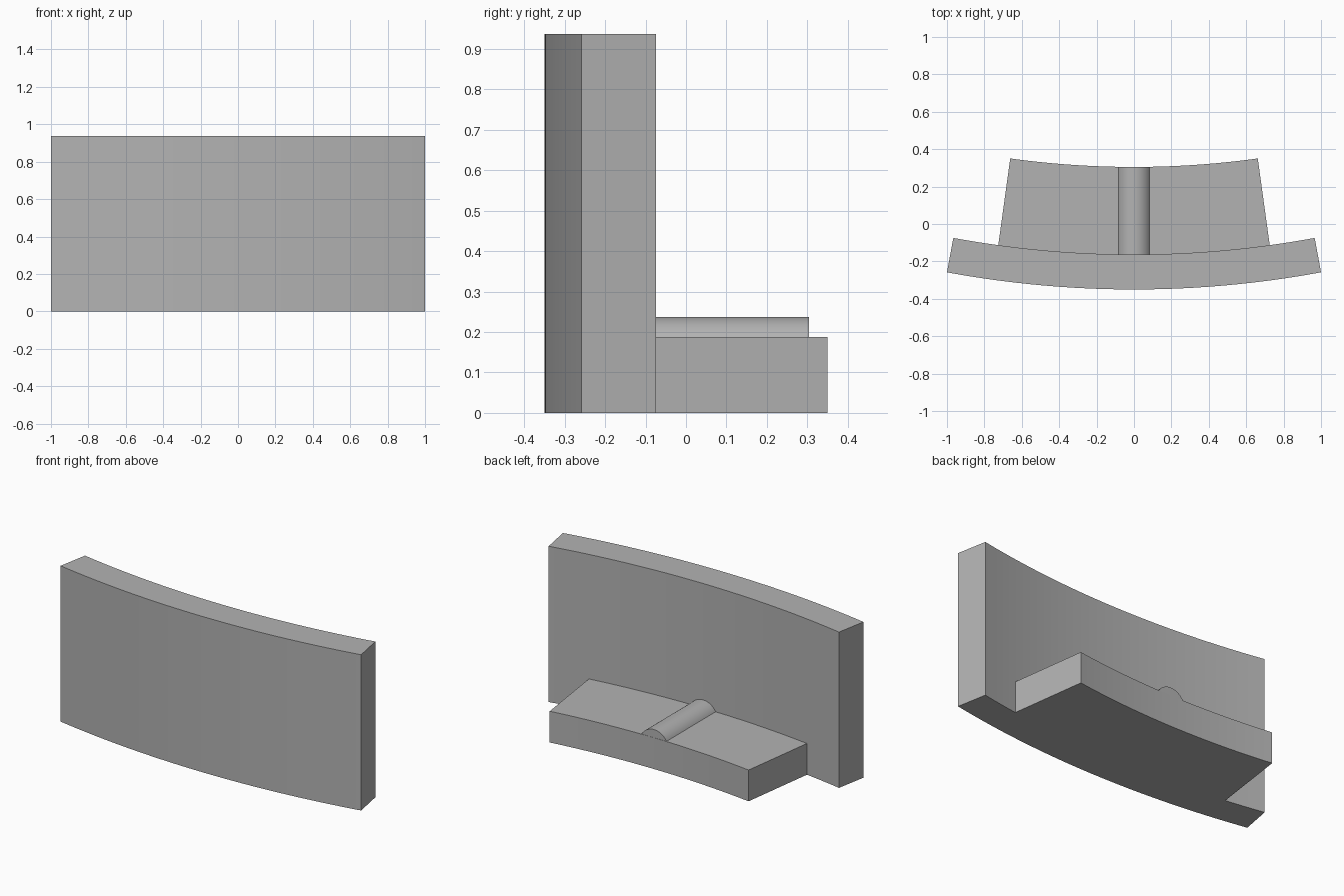
import bpy, bmesh, math

if "Cube" in bpy.data.objects:
    bpy.data.objects.remove(bpy.data.objects["Cube"], do_unlink=True)

grey = bpy.data.materials.new("plain grey")
grey.use_nodes = True
colour = (0.45, 0.45, 0.45, 1)
grey.diffuse_color = colour
grey.node_tree.nodes["Principled BSDF"].inputs["Base Color"].default_value = colour

FRONT_R = 5.5              # radius of the curved front
CENTRE_Y = FRONT_R - 0.35  # centre of all the arcs
WALL_R = FRONT_R - 0.187   # radius of the wall's back
LEDGE_R = 4.845            # radius of the ledge's back
LEDGE_TOP = 0.188


def extrude_outline(name, outline, offset):
    """Make a solid from a planar outline swept along an offset."""
    bm = bmesh.new()
    face = bm.faces.new([bm.verts.new(p) for p in outline])
    swept = bmesh.ops.extrude_face_region(bm, geom=[face])["geom"]
    verts = [v for v in swept if isinstance(v, bmesh.types.BMVert)]
    bmesh.ops.translate(bm, verts=verts, vec=offset)
    bmesh.ops.recalc_face_normals(bm, faces=bm.faces)
    mesh = bpy.data.meshes.new(name)
    bm.to_mesh(mesh)
    bm.free()
    mesh.materials.append(grey)
    obj = bpy.data.objects.new(name, mesh)
    bpy.context.collection.objects.link(obj)
    bpy.ops.object.select_all(action='DESELECT')
    obj.select_set(True)
    bpy.context.view_layer.objects.active = obj
    bpy.ops.object.shade_smooth_by_angle(angle=math.radians(30))
    return obj


def arc(radius, half_angle, steps):
    angles = [half_angle * (2 * i / steps - 1) for i in range(steps + 1)]
    return [(radius * math.sin(a), CENTRE_Y - radius * math.cos(a), 0) for a in angles]


def curved_block(name, outer, inner, half_angle, height, steps):
    outline = arc(outer, half_angle, steps) + arc(inner, half_angle, steps)[::-1]
    return extrude_outline(name, outline, (0, 0, height))


# Upright curved wall
curved_block("curved_wall", FRONT_R, WALL_R, math.asin(1 / FRONT_R), 0.937, 32)

# Low ledge behind the wall, with radial ends
curved_block("rear_ledge", WALL_R + 0.002, LEDGE_R, math.radians(7.85), LEDGE_TOP, 24)

# Rounded ridge across the ledge
half_width, rise = 0.083, 0.049
radius = (half_width ** 2 + rise ** 2) / (2 * rise)
spread = math.asin(half_width / radius)
ridge = []
for i in range(25):
    a = spread * (i / 12 - 1)
    ridge.append((radius * math.sin(a), -0.166,
                  LEDGE_TOP + rise - radius * (1 - math.cos(a))))
extrude_outline("rounded_ridge", ridge, (0, 0.47, 0))
